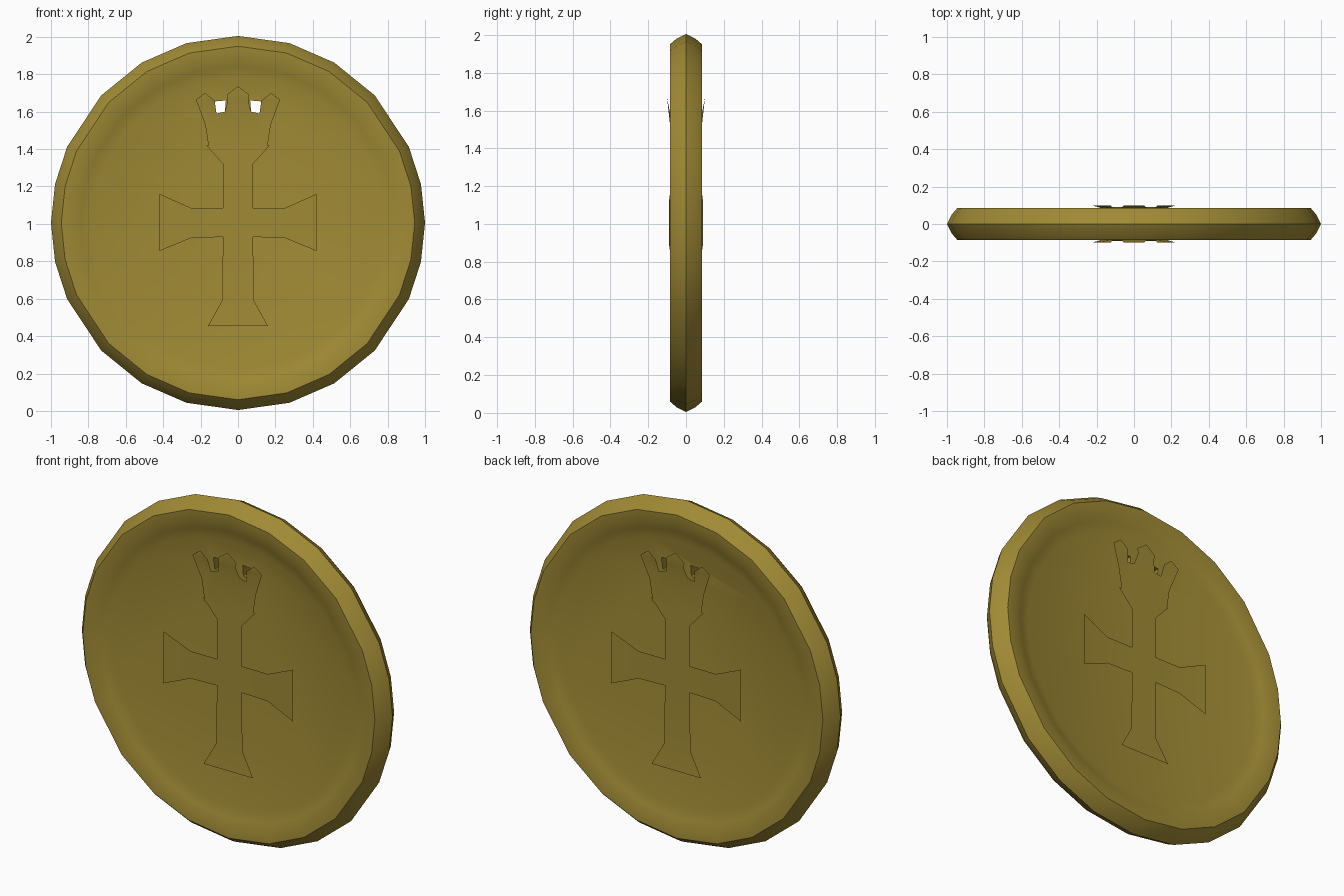
import bpy, bmesh
from math import sin, cos, radians, pi

if "Cube" in bpy.data.objects:
    bpy.data.objects.remove(bpy.data.objects["Cube"], do_unlink=True)

CENTRE = 1.005
FLOOR = 0.05

gold = bpy.data.materials.new("old_gold")
gold.use_nodes = True
COLOUR = (0.35, 0.255, 0.035, 1)
gold.diffuse_color = COLOUR
gold.node_tree.nodes["Principled BSDF"].inputs["Base Color"].default_value = COLOUR


def finish(bm, name):
    bmesh.ops.recalc_face_normals(bm, faces=bm.faces)
    mesh = bpy.data.meshes.new(name)
    bm.to_mesh(mesh)
    bm.free()
    ob = bpy.data.objects.new(name, mesh)
    bpy.context.collection.objects.link(ob)
    mesh.materials.append(gold)
    return ob


def smooth(ob, angle):
    bpy.ops.object.select_all(action='DESELECT')
    ob.select_set(True)
    bpy.context.view_layer.objects.active = ob
    bpy.ops.object.shade_smooth_by_angle(angle=radians(angle))


def mirrored(half):
    """Close a right-hand outline with its mirror image across x = 0."""
    return half + [(-x, z) for x, z in reversed(half) if x > 0]


def relief(name, half, inset, side, height):
    """Raised emblem with sloping sides; height is a rule on x and z."""
    bm = bmesh.new()
    base = [bm.verts.new((x, -FLOOR + 0.01, z)) for x, z in mirrored(half)]
    face = bm.faces.new(base)
    bmesh.ops.inset_region(bm, faces=[face], thickness=inset, use_even_offset=True)
    for v in face.verts:
        v.co.y = -height(v.co.x, v.co.z)
    bmesh.ops.triangulate(bm, faces=[face])
    for v in bm.verts:
        v.co.y *= side
    smooth(finish(bm, name), 35)


# Coin body: faceted rim swept round, with a recessed floor on both faces
quarter = [0, 12, 24, 43, 59, 74]
angles = (quarter + [90] + [180 - a for a in reversed(quarter)]
          + [180 + a for a in quarter[1:]] + [270]
          + [360 - a for a in reversed(quarter[1:])])
front = [(0.78, -FLOOR), (0.84, -0.066), (0.89, -0.083), (0.945, -0.085), (0.975, -0.05)]
profile = front + [(1.0, 0)] + [(r, -y) for r, y in reversed(front)]
bm = bmesh.new()
rings = [[bm.verts.new((r * cos(radians(a)), y, CENTRE + r * sin(radians(a))))
          for a in angles] for r, y in profile]
for low, high in zip(rings, rings[1:]):
    for i in range(len(angles)):
        j = (i + 1) % len(angles)
        bm.faces.new((low[i], low[j], high[j], high[i]))
bm.faces.new(rings[0])
bm.faces.new(rings[-1])
coin = finish(bm, "coin_body")

# Two small openings between the crown points
gap = [(0.07, 1.60), (0.115, 1.59), (0.125, 1.655), (0.065, 1.66)]
for s, label in ((1, "left"), (-1, "right")):
    bm = bmesh.new()
    ends = [[bm.verts.new((s * x, y, z)) for x, z in gap] for y in (-0.3, 0.3)]
    for ring in ends:
        bm.faces.new(ring)
    for i in range(4):
        j = (i + 1) % 4
        bm.faces.new((ends[0][i], ends[0][j], ends[1][j], ends[1][i]))
    cutter = finish(bm, "gap_cutter_" + label)
    cutter.hide_render = True
    cutter.hide_viewport = True
    mod = coin.modifiers.new("gap_" + label, 'BOOLEAN')
    mod.operation = 'DIFFERENCE'
    mod.solver = 'EXACT'
    mod.object = cutter
smooth(coin, 42)

# Flared cross, from foot to the neck under the crown
cross = [(0.16, 0.455), (0.085, 0.59), (0.08, 0.93), (0.25, 0.925), (0.42, 0.855),
         (0.42, 1.16), (0.25, 1.085), (0.08, 1.085), (0.08, 1.32), (0.17, 1.42)]
# Three-pointed crown
crown = [(0.155, 1.40), (0.175, 1.53), (0.225, 1.665), (0.175, 1.70), (0.125, 1.66),
         (0.115, 1.59), (0.07, 1.60), (0.055, 1.66), (0.06, 1.69), (0, 1.735)]

for side, label in ((1, "front"), (-1, "back")):
    relief(label + "_cross", cross, 0.022, side,
           lambda x, z: 0.09 if abs(x) > 0.35 or z < 0.5 else 0.08)
    relief(label + "_crown", crown, 0.014, side,
           lambda x, z: 0.1 if z > 1.64 else 0.085)
